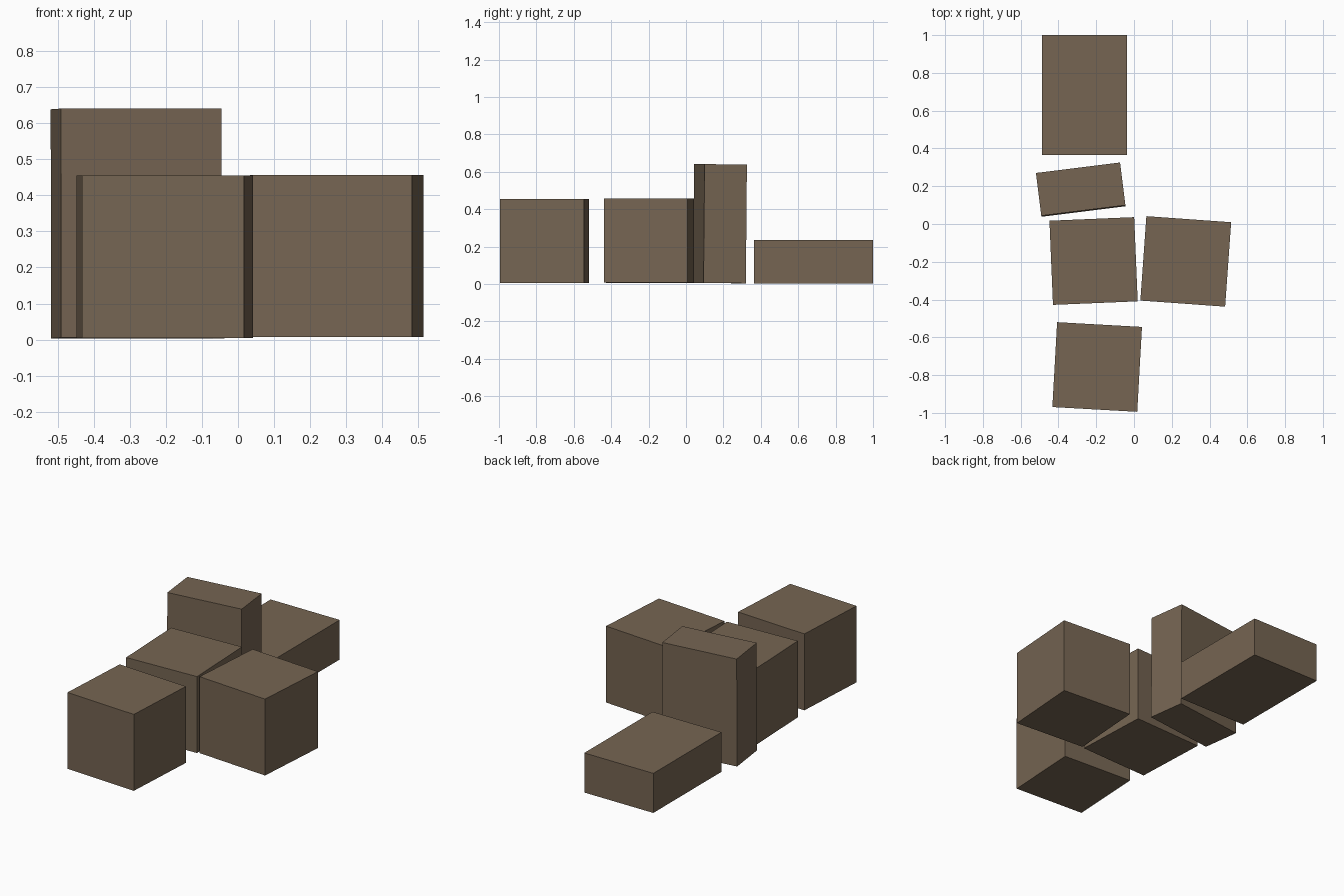
import bpy
from math import radians

if "Cube" in bpy.data.objects:
    bpy.data.objects.remove(bpy.data.objects["Cube"])

brown = bpy.data.materials.new("cardboard brown")
brown.diffuse_color = (0.18, 0.13, 0.085, 1)
brown.use_nodes = True
brown.node_tree.nodes["Principled BSDF"].inputs["Base Color"].default_value = brown.diffuse_color


def box(name, centre, size, turn, lean=0):
    """Crate given by centre, size, turn about z and lean about x (degrees)."""
    bpy.ops.mesh.primitive_cube_add(size=1, location=centre,
                                    rotation=(radians(lean), 0, radians(turn)))
    ob = bpy.context.object
    ob.name = name
    ob.scale = size
    bpy.ops.object.transform_apply(location=False, rotation=False, scale=True)
    ob.data.materials.append(brown)


# three cube-shaped crates
box("front_crate", (-0.195, -0.757, 0.23), (0.45, 0.45, 0.45), -3.2)
box("middle_crate", (-0.214, -0.196, 0.23), (0.449, 0.446, 0.45), 2.4)
box("right_crate", (0.274, -0.198, 0.232), (0.45, 0.448, 0.45), -4.1)

# narrow crate standing upright, leaning back very slightly
box("upright_crate", (-0.282, 0.182, 0.322), (0.449, 0.228, 0.635), 7.1, -0.5)

# the same kind of crate lying flat at the back
box("flat_crate", (-0.262, 0.682, 0.119), (0.45, 0.635, 0.233), 0)
